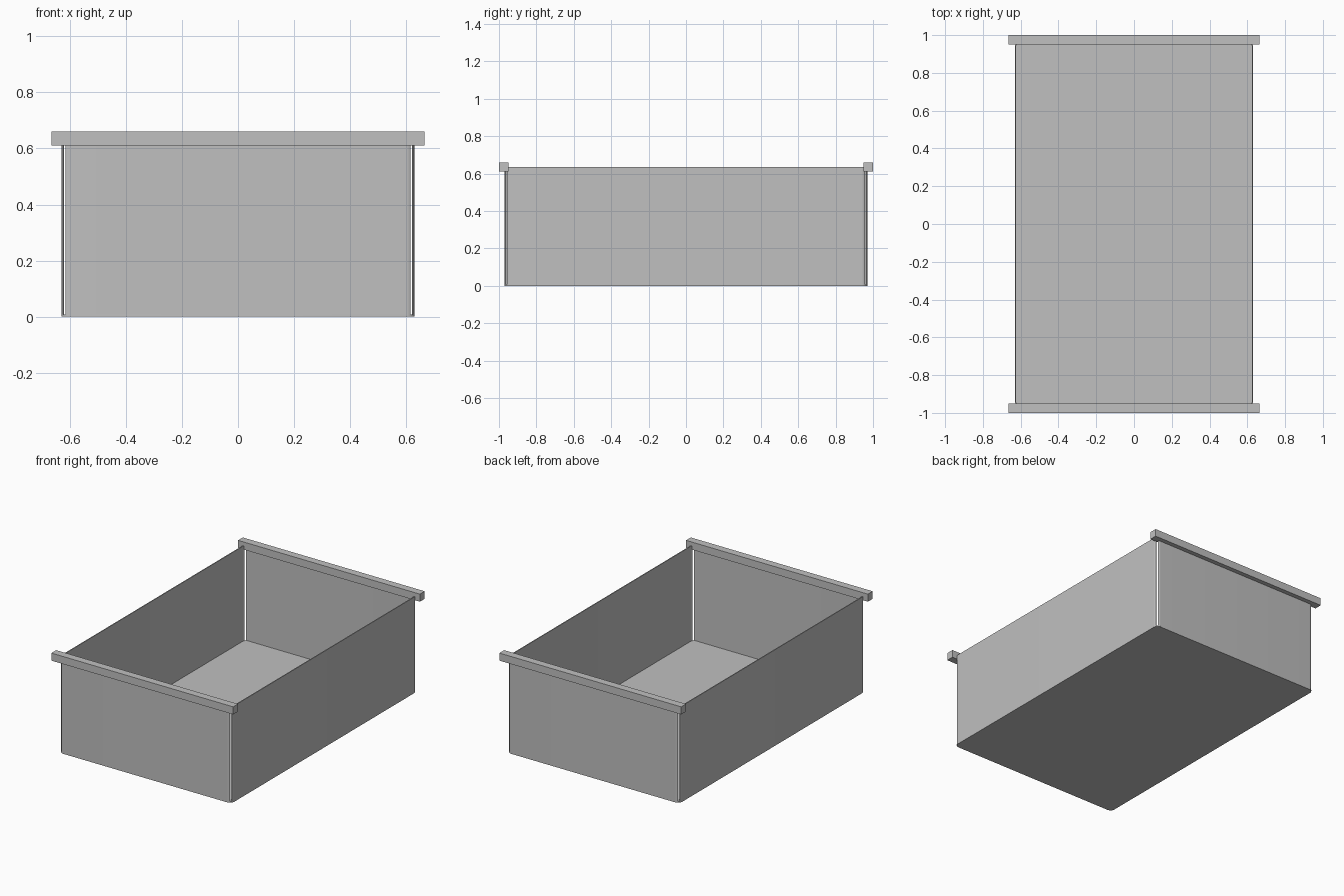
import bpy, bmesh, math

if "Cube" in bpy.data.objects:
    bpy.data.objects.remove(bpy.data.objects["Cube"], do_unlink=True)

HALF_X, HALF_Y = 0.63, 0.97      # outer half size of the tray
RADIUS, SHEET = 0.03, 0.006      # corner radius and sheet thickness
WALL_TOP = 0.635
BEND = math.radians(33)          # how far each wall wraps into the corner

grey = bpy.data.materials.new("grey_metal")
grey.use_nodes = True
colour = (0.527, 0.527, 0.527, 1)
grey.diffuse_color = colour
grey.node_tree.nodes["Principled BSDF"].inputs["Base Color"].default_value = colour


def prism(name, outline, z0, z1):
    """Extrude a flat outline from z0 up to z1."""
    bm = bmesh.new()
    face = bm.faces.new([bm.verts.new((x, y, z0)) for x, y in outline])
    top = bmesh.ops.extrude_face_region(bm, geom=[face])["geom"]
    for v in top:
        if isinstance(v, bmesh.types.BMVert):
            v.co.z = z1
    bmesh.ops.recalc_face_normals(bm, faces=bm.faces)
    mesh = bpy.data.meshes.new(name)
    bm.to_mesh(mesh)
    bm.free()
    mesh.materials.append(grey)
    obj = bpy.data.objects.new(name, mesh)
    bpy.context.collection.objects.link(obj)
    bpy.ops.object.select_all(action='DESELECT')
    obj.select_set(True)
    bpy.context.view_layer.objects.active = obj
    bpy.ops.object.shade_smooth_by_angle(angle=math.radians(30))
    return obj


def arc(cx, cy, radius, start, end, steps=6):
    return [(cx + radius * math.cos(start + (end - start) * i / steps),
             cy + radius * math.sin(start + (end - start) * i / steps))
            for i in range(steps + 1)]


def wall_outline(half_width, distance):
    """Sheet facing +y whose two ends curl inwards."""
    cx, cy, up = half_width - RADIUS, distance - RADIUS, math.pi / 2
    sides = []
    for r in (RADIUS, RADIUS - SHEET):
        right = arc(cx, cy, r, up - BEND, up)
        sides.append(right + [(-x, y) for x, y in reversed(right)])
    return sides[0] + sides[1][::-1]


# Floor with rounded corners
floor = []
for i, (sx, sy) in enumerate(((1, 1), (-1, 1), (-1, -1), (1, -1))):
    floor += arc(sx * (HALF_X - RADIUS), sy * (HALF_Y - RADIUS), RADIUS,
                 i * math.pi / 2, (i + 1) * math.pi / 2)
prism("floor", floor, 0, 0.007)

# Four separate walls, leaving a slot at each corner
end_wall = wall_outline(HALF_X, HALF_Y)
side_wall = wall_outline(HALF_Y, HALF_X)
for s, end, side in ((1, "back", "left"), (-1, "front", "right")):
    prism(end + "_wall", [(s * x, s * y) for x, y in end_wall], 0.004, WALL_TOP)
    prism(side + "_wall", [(s * y, s * x) for x, y in side_wall], 0.004, WALL_TOP)

    # Hanging rail along the end wall
    prism(end + "_rail", [(x, s * y) for x, y in
          ((-0.665, 0.95), (0.665, 0.95), (0.665, 1), (-0.665, 1))], 0.61, 0.66)
